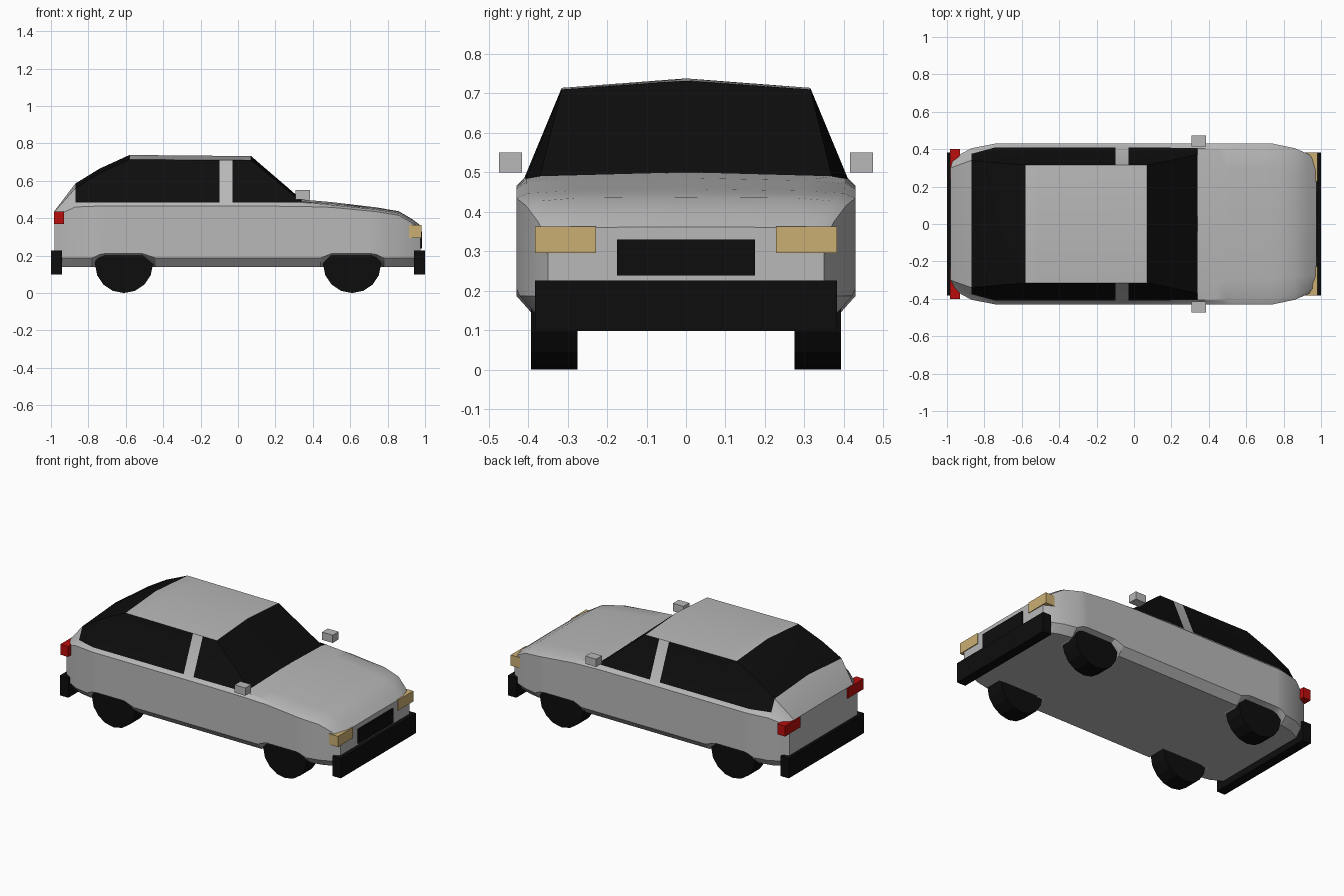
import bpy, bmesh, math

if "Cube" in bpy.data.objects:
    bpy.data.objects.remove(bpy.data.objects["Cube"])


def mat(name, r, g, b):
    m = bpy.data.materials.new(name)
    m.diffuse_color = (r, g, b, 1)
    m.use_nodes = True
    m.node_tree.nodes["Principled BSDF"].inputs["Base Color"].default_value = m.diffuse_color
    return m


GREY = mat("silver paint", 0.48, 0.48, 0.48)
BLACK = mat("black", 0.004, 0.004, 0.004)
TAN = mat("headlight amber", 0.60, 0.43, 0.17)
RED = mat("tail red", 0.50, 0.004, 0.004)


def box(name, x0, x1, y0, y1, z0, z1, m):
    bpy.ops.mesh.primitive_cube_add(size=1, location=((x0 + x1) / 2, (y0 + y1) / 2, (z0 + z1) / 2))
    o = bpy.context.object
    o.name = name
    o.scale = (x1 - x0, y1 - y0, z1 - z0)
    o.data.materials.append(m)
    return o


# Body stations: x, half width, shoulder z, belt y, belt z, roof edge y, roof edge z, centre z
KEYS = [
    (-0.98, 0.345, 0.41, 0.335, 0.425, 0.30, 0.437, 0.44),
    (-0.87, 0.405, 0.46, 0.375, 0.485, 0.34, 0.560, 0.585),
    (-0.74, 0.43, 0.465, 0.41, 0.485, 0.328, 0.640, 0.665),
    (-0.58, 0.43, 0.465, 0.41, 0.485, 0.315, 0.714, 0.738),
    (0.07, 0.43, 0.465, 0.41, 0.485, 0.315, 0.710, 0.732),
    (0.34, 0.43, 0.463, 0.405, 0.484, 0.37, 0.490, 0.500),
    (0.50, 0.43, 0.458, 0.405, 0.471, 0.30, 0.479, 0.486),
    (0.74, 0.43, 0.435, 0.40, 0.447, 0.29, 0.453, 0.458),
    (0.86, 0.405, 0.415, 0.375, 0.427, 0.28, 0.435, 0.437),
    (0.93, 0.375, 0.375, 0.355, 0.385, 0.28, 0.393, 0.396),
    (0.975, 0.35, 0.325, 0.34, 0.342, 0.28, 0.360, 0.362),
]
WHEEL_X = 0.61
ARCH = [-0.17, -0.10, 0.10, 0.17]


def station(x):
    for a, b in zip(KEYS, KEYS[1:]):
        if a[0] <= x <= b[0]:
            t = (x - a[0]) / (b[0] - a[0])
            return [p + (q - p) * t for p, q in zip(a, b)]


def ring(x):
    _, w, zs, by, bz, uy, uz, cz = station(x)
    d = abs(abs(x) - WHEEL_X)
    lift = max(0, min(1, (0.17 - d) / 0.05))      # wheel arch raises the sill
    half = [(0, 0.14), (0.26, 0.14), (w - 0.042, 0.14 + 0.06 * lift),
            (w, 0.187 + 0.024 * lift), (w, zs), (by, bz), (uy, uz), (0, cz)]
    return half + [(-y, z) for y, z in reversed(half[1:-1])]


xs = sorted({k[0] for k in KEYS} | {-0.10, -0.03}
            | {s * (WHEEL_X + a) for s in (-1, 1) for a in ARCH})
bm = bmesh.new()
rings = [[bm.verts.new((x, y, z)) for y, z in ring(x)] for x in xs]
n = len(rings[0])
for i in range(len(xs) - 1):
    mid = (xs[i] + xs[i + 1]) / 2
    for j in range(n):
        k = (j + 1) % n
        f = bm.faces.new((rings[i][j], rings[i + 1][j], rings[i + 1][k], rings[i][k]))
        # side windows, rear window and windscreen
        cell = min(j, n - 1 - j)
        side = cell == 5 and -0.87 < mid < 0.34 and not -0.10 < mid < -0.03
        screen = cell == 6 and (-0.87 < mid < -0.58 or 0.07 < mid < 0.34)
        f.material_index = 1 if side or screen else 0
bm.faces.new(rings[0])
bm.faces.new(rings[-1])
bmesh.ops.recalc_face_normals(bm, faces=bm.faces)
me = bpy.data.meshes.new("car_body")
bm.to_mesh(me)
bm.free()
me.materials.append(GREY)
me.materials.append(BLACK)
body = bpy.data.objects.new("car_body", me)
bpy.context.collection.objects.link(body)
bpy.context.view_layer.objects.active = body
body.select_set(True)
bpy.ops.object.shade_smooth_by_angle(angle=math.radians(25))

# Bumpers and grille
box("front_bumper", 0.94, 1.0, -0.383, 0.383, 0.098, 0.226, BLACK)
box("rear_bumper", -1.0, -0.94, -0.383, 0.383, 0.098, 0.226, BLACK)
box("grille", 0.95, 0.985, -0.175, 0.175, 0.238, 0.33, BLACK)

for s, side in ((-1, "right"), (1, "left")):
    def pair(name, x0, x1, y0, y1, z0, z1, m):
        a, b = sorted((s * y0, s * y1))
        box(side + "_" + name, x0, x1, a, b, z0, z1, m)

    # Lights and mirrors
    pair("headlight", 0.915, 0.98, 0.228, 0.383, 0.295, 0.363, TAN)
    pair("tail_light", -0.985, -0.93, 0.24, 0.40, 0.37, 0.437, RED)
    pair("mirror", 0.308, 0.384, 0.415, 0.474, 0.50, 0.55, GREY)
    # Wheels
    for x, end in ((WHEEL_X, "front"), (-WHEEL_X, "rear")):
        bpy.ops.mesh.primitive_cylinder_add(vertices=16, radius=0.155, depth=0.118,
                                            location=(x, s * 0.334, 0.155),
                                            rotation=(math.pi / 2, 0, 0))
        o = bpy.context.object
        o.name = side + "_" + end + "_wheel"
        o.data.materials.append(BLACK)
